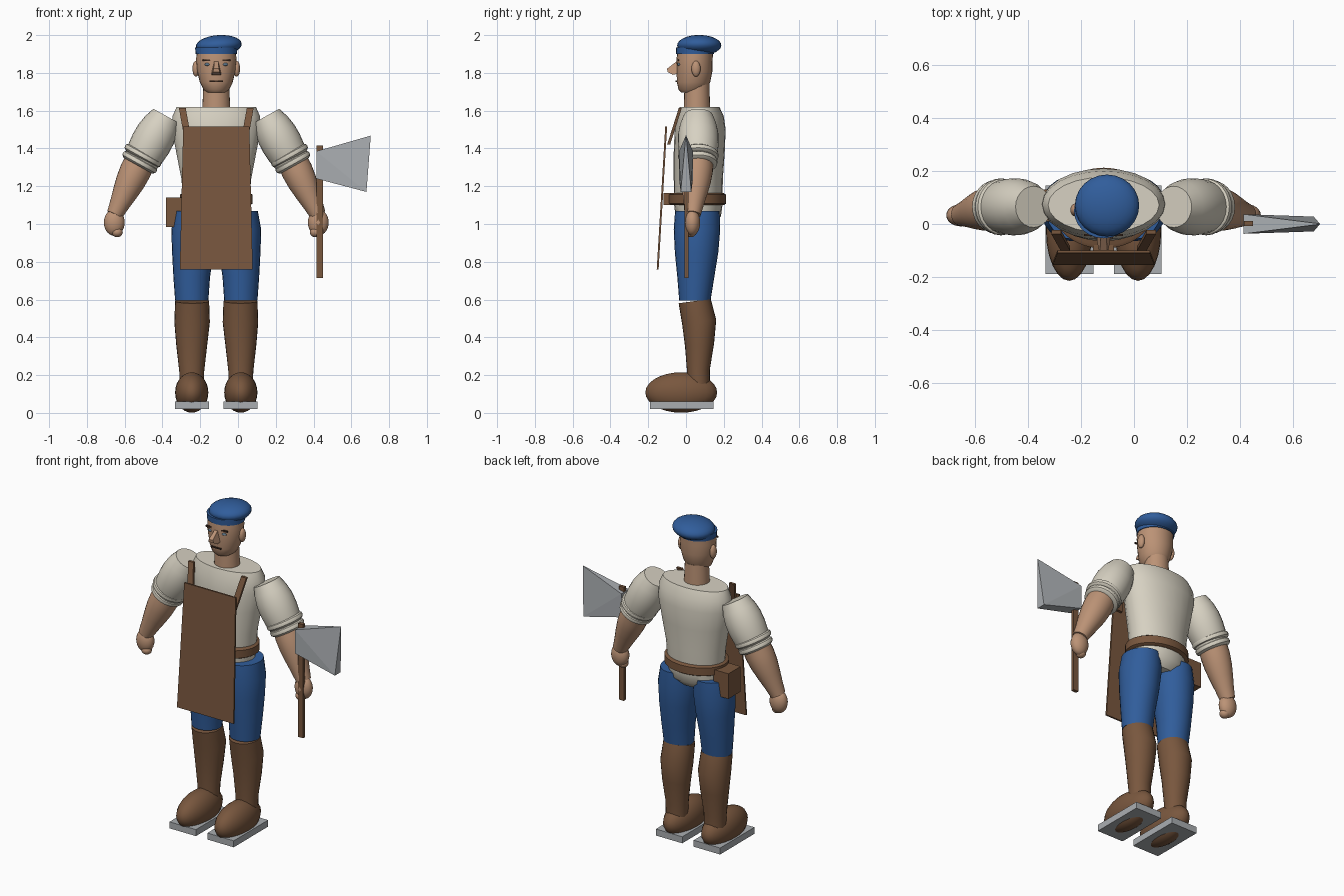
import bpy, bmesh
from math import sin, cos, pi, radians
from mathutils import Vector, Matrix

cube = bpy.data.objects.get("Cube")
if cube:
    bpy.data.objects.remove(cube, do_unlink=True)

CX = -0.115  # the body's own middle line


def material(name, r, g, b):
    m = bpy.data.materials.new(name)
    m.use_nodes = True
    m.diffuse_color = (r, g, b, 1)
    m.node_tree.nodes["Principled BSDF"].inputs["Base Color"].default_value = (r, g, b, 1)
    return m


SKIN = material("skin", 0.5, 0.29, 0.18)
LINEN = material("linen", 0.68, 0.64, 0.54)
BLUE = material("blue_cloth", 0.03, 0.11, 0.33)
LEATHER = material("leather", 0.19, 0.095, 0.048)
STEEL = material("steel", 0.4, 0.42, 0.44)
DARK = material("dark_brown", 0.05, 0.025, 0.015)
EYE = material("eye_blue", 0.12, 0.2, 0.28)


def finish(name, bm, mat, smooth=True):
    bmesh.ops.recalc_face_normals(bm, faces=bm.faces[:])
    mesh = bpy.data.meshes.new(name)
    bm.to_mesh(mesh)
    bm.free()
    mesh.materials.append(mat)
    ob = bpy.data.objects.new(name, mesh)
    bpy.context.collection.objects.link(ob)
    if smooth:
        bpy.ops.object.select_all(action='DESELECT')
        ob.select_set(True)
        bpy.context.view_layer.objects.active = ob
        bpy.ops.object.shade_smooth_by_angle(angle=radians(40))
    return ob


def loft(name, rings, mat, matrix=None, tilt=0, n=24):
    """Skin elliptical rings given as (x, y, z, rx, ry)."""
    bm = bmesh.new()
    loops = []
    for x, y, z, rx, ry in rings:
        angles = [2 * pi * i / n for i in range(n)]
        loops.append([bm.verts.new((x + rx * cos(a), y + ry * sin(a), z + tilt * ry * sin(a)))
                      for a in angles])
    for a, b in zip(loops, loops[1:]):
        for i in range(n):
            j = (i + 1) % n
            bm.faces.new((a[i], a[j], b[j], b[i]))
    bm.faces.new(loops[0])
    bm.faces.new(loops[-1])
    if matrix:
        bm.transform(matrix)
    return finish(name, bm, mat)


def limb(name, start, end, radii, mat):
    """Round tapered tube between two points, radii evenly spaced."""
    start, end = Vector(start), Vector(end)
    d = end - start
    m = Matrix.Translation(start) @ d.to_track_quat('Z', 'Y').to_matrix().to_4x4()
    last = len(radii) - 1
    return loft(name, [(0, 0, d.length * i / last, r, r) for i, r in enumerate(radii)], mat, m)


def ball(name, centre, size, mat, turn=0):
    bm = bmesh.new()
    bmesh.ops.create_uvsphere(bm, u_segments=24, v_segments=14, radius=1)
    bm.transform(Matrix.Translation(centre) @ Matrix.Rotation(turn, 4, 'Y') @ Matrix.Diagonal((*size, 1)))
    return finish(name, bm, mat)


def box(name, low, high, mat):
    low, high = Vector(low), Vector(high)
    bm = bmesh.new()
    bmesh.ops.create_cube(bm, size=1)
    bm.transform(Matrix.Translation((low + high) / 2) @ Matrix.Diagonal((*(high - low), 1)))
    return finish(name, bm, mat, False)


def hull(name, points, mat):
    bm = bmesh.new()
    verts = [bm.verts.new(p) for p in points]
    bmesh.ops.convex_hull(bm, input=verts)
    return finish(name, bm, mat, False)


# Torso, belt and pouch
loft("shirt_torso", [(CX, 0.072, 1.62, 0.21, 0.105), (CX, 0.075, 1.57, 0.232, 0.125),
                     (CX, 0.075, 1.5, 0.235, 0.135), (CX, 0.07, 1.38, 0.212, 0.135),
                     (CX, 0.065, 1.24, 0.185, 0.13), (CX, 0.065, 1.1, 0.172, 0.128),
                     (CX, 0.065, 1.04, 0.165, 0.12), (CX, 0.065, 1.0, 0.11, 0.08)], LINEN)
loft("belt", [(CX, 0.06, z, 0.18 + e, 0.14 + e) for z, e in
              ((1.1, 0), (1.108, 0.013), (1.155, 0.013), (1.163, 0))], LEATHER, n=32)
box("belt_buckle", (CX - 0.04, -0.12, 1.1), (CX + 0.04, -0.08, 1.165), LEATHER)
box("hip_pouch", (-0.38, 0.01, 0.985), (-0.28, 0.13, 1.14), LEATHER)

# Neck and head
loft("neck", [(CX, 0.058, 1.59, 0.075, 0.07), (CX, 0.058, 1.74, 0.068, 0.066)], SKIN)
loft("head", [(CX, 0.03, 1.697, 0.05, 0.055), (CX, 0.033, 1.712, 0.068, 0.073),
              (CX, 0.04, 1.75, 0.087, 0.088), (CX, 0.045, 1.81, 0.102, 0.095),
              (CX, 0.045, 1.87, 0.107, 0.096), (CX, 0.05, 1.92, 0.103, 0.094),
              (CX, 0.055, 1.955, 0.06, 0.06)], SKIN)
hull("nose", [(CX + s * x, y, z) for s in (-1, 1) for x, y, z in
              ((0.01, -0.045, 1.865), (0.014, -0.1, 1.822), (0.018, -0.098, 1.805),
               (0.024, -0.07, 1.79), (0.026, -0.045, 1.795))], SKIN)
box("mouth", (CX - 0.035, -0.055, 1.752), (CX + 0.035, -0.047, 1.759), DARK)
for side, s in (("right", -1), ("left", 1)):
    ball(side + "_ear", (CX + s * 0.108, 0.053, 1.822), (0.018, 0.024, 0.042), SKIN)
    ball(side + "_eye", (CX + s * 0.046, -0.037, 1.845), (0.016, 0.009, 0.008), EYE)
    x = CX + s * 0.048
    box(side + "_brow", (x - 0.026, -0.046, 1.863), (x + 0.026, -0.037, 1.872), DARK)

# Cap
loft("cap_band", [(CX, 0.048, 1.9, 0.11, 0.1), (CX, 0.05, 1.935, 0.112, 0.104)], BLUE)
ball("cap_crown", (-0.102, 0.07, 1.946), (0.122, 0.117, 0.054), BLUE, radians(-4))

for side, s in (("right", -1), ("left", 1)):
    def at(x, y, z):
        return CX + s * x, y, z

    # Arm: sleeve, two rolled cuffs, forearm and hand
    limb(side + "_sleeve", at(0.265, 0.065, 1.572), at(0.4, 0.065, 1.33),
         (0.078, 0.097, 0.107, 0.108, 0.103, 0.092), LINEN)
    for name, x, z, r in (("upper", 0.388, 1.362, 0.108), ("lower", 0.405, 1.327, 0.102)):
        limb(f"{side}_{name}_cuff", at(x - 0.01, 0.065, z + 0.018), at(x + 0.01, 0.065, z - 0.018),
             (r - 0.016, r - 0.002, r, r - 0.002, r - 0.016), LINEN)
    limb(side + "_forearm", at(0.4, 0.065, 1.34), at(0.538, 0.035, 1.05),
         (0.08, 0.083, 0.078, 0.067, 0.054, 0.043), SKIN)
    ball(side + "_hand", at(0.54, 0.033, 1.008), (0.055, 0.042, 0.07), SKIN)
    ball(side + "_fingers", at(0.525, 0.025, 0.957), (0.03, 0.03, 0.027), SKIN)

    # Leg: trousers, boot shaft, foot and sole
    loft(side + "_trouser_leg", [(*at(0.115, 0.06, 1.068), 0.105, 0.118),
                                 (*at(0.119, 0.058, 0.97), 0.119, 0.123),
                                 (*at(0.124, 0.056, 0.85), 0.11, 0.115),
                                 (*at(0.13, 0.052, 0.72), 0.097, 0.098),
                                 (*at(0.13, 0.047, 0.595), 0.088, 0.083)], BLUE)
    loft(side + "_boot_shaft", [(*at(0.128, 0.046, 0.592), 0.09, 0.085),
                                (*at(0.128, 0.07, 0.48), 0.094, 0.09),
                                (*at(0.13, 0.072, 0.36), 0.082, 0.077),
                                (*at(0.13, 0.066, 0.22), 0.066, 0.06),
                                (*at(0.13, 0.066, 0.13), 0.064, 0.06)], LEATHER, tilt=0.14)
    ball(side + "_boot_foot", at(0.13, -0.025, 0.108), (0.088, 0.19, 0.107), LEATHER)
    x = CX + s * 0.129
    box(side + "_sole", (x - 0.09, -0.19, 0.02), (x + 0.09, 0.145, 0.06), STEEL)

    # Apron strap
    hull(side + "_apron_strap", [at(x + dx, y + dy, z) for x, y, z in
                                 ((0.18, -0.03, 1.615), (0.145, -0.092, 1.42))
                                 for dx in (-0.018, 0.018) for dy in (-0.008, 0.008)], LEATHER)

# Apron panel
hull("apron", [(CX + s * w, y + dy, z) for s in (-1, 1) for dy in (-0.005, 0.005)
               for w, y, z in ((0.175, -0.105, 1.515), (0.193, -0.15, 0.76))], LEATHER)

# Axe
box("axe_handle", (0.416, -0.008, 0.715), (0.45, 0.012, 1.415), LEATHER)
hull("axe_blade", [(x, s * y, z) for s in (-1, 1) for x, y, z in
                   ((0.415, 0.037, 1.385), (0.415, 0.037, 1.24),
                    (0.68, 0.028, 1.17), (0.703, 0.001, 1.468))], STEEL)
